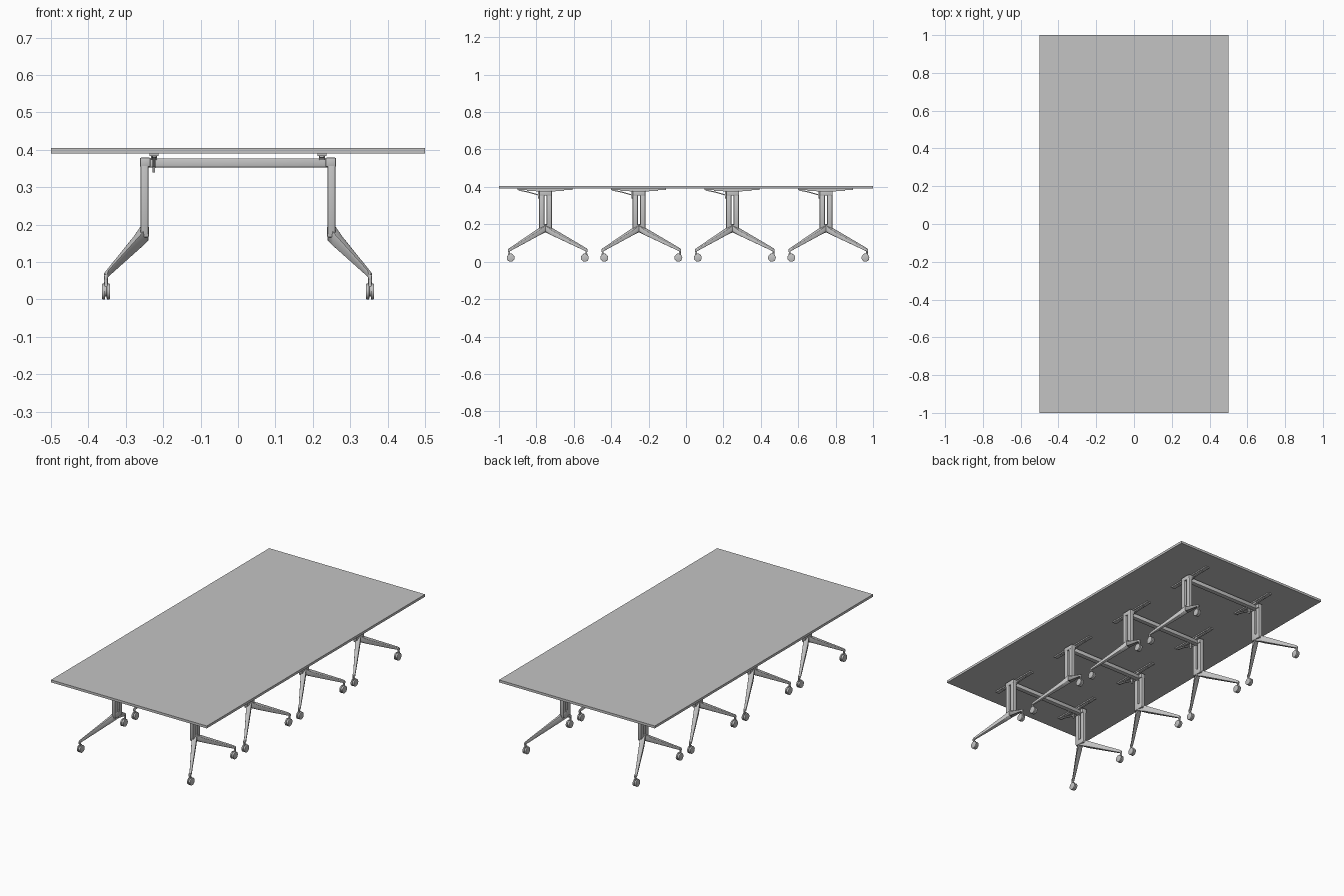
import bpy, bmesh, math
from mathutils import Vector, Matrix

if "Cube" in bpy.data.objects:
    bpy.data.objects.remove(bpy.data.objects["Cube"], do_unlink=True)

grey = bpy.data.materials.new("mid_grey")
grey.use_nodes = True
GREY = (0.55, 0.55, 0.55, 1)
grey.diffuse_color = GREY
grey.node_tree.nodes["Principled BSDF"].inputs["Base Color"].default_value = GREY


def finish(name, bm, bevel=0, smooth=False):
    """Turn a bmesh into an object, optionally bevelled and smooth shaded."""
    bmesh.ops.recalc_face_normals(bm, faces=bm.faces)
    if bevel:
        bmesh.ops.bevel(bm, geom=bm.edges[:], offset=bevel, segments=2,
                        affect='EDGES', profile=0.5)
    mesh = bpy.data.meshes.new(name)
    bm.to_mesh(mesh)
    bm.free()
    mesh.materials.append(grey)
    obj = bpy.data.objects.new(name, mesh)
    bpy.context.collection.objects.link(obj)
    if smooth:
        bpy.ops.object.select_all(action='DESELECT')
        obj.select_set(True)
        bpy.context.view_layer.objects.active = obj
        bpy.ops.object.shade_smooth_by_angle(angle=math.radians(40))
    return obj


def box(name, lo, hi, bevel=0):
    lo, hi = Vector(lo), Vector(hi)
    bm = bmesh.new()
    bmesh.ops.create_cube(bm, size=1, matrix=Matrix.Translation((lo + hi) / 2)
                          @ Matrix.Diagonal((hi - lo).to_4d()))
    return finish(name, bm, bevel, bevel > 0)


def loft(name, rings, bevel=0):
    """Skin a run of equal-sized point rings and cap both ends."""
    bm = bmesh.new()
    rows = [[bm.verts.new(p) for p in ring] for ring in rings]
    n = len(rows[0])
    for a, b in zip(rows, rows[1:]):
        for i in range(n):
            j = (i + 1) % n
            bm.faces.new((a[i], a[j], b[j], b[i]))
    bm.faces.new(rows[0])
    bm.faces.new(rows[-1])
    return finish(name, bm, bevel, bevel > 0)


def cylinder(name, centre, radius, depth, axis='X', sides=24, bevel=0):
    rot = Matrix.Rotation(math.pi / 2, 4, 'Y') if axis == 'X' else Matrix()
    bm = bmesh.new()
    bmesh.ops.create_cone(bm, cap_ends=True, segments=sides, radius1=radius,
                          radius2=radius, depth=depth,
                          matrix=Matrix.Translation(centre) @ rot)
    if bevel:
        rims = [e for e in bm.edges if any(len(f.verts) > 4 for f in e.link_faces)]
        bmesh.ops.bevel(bm, geom=rims, offset=bevel, segments=2,
                        affect='EDGES', profile=0.5)
    return finish(name, bm, smooth=True)


def bar(name, x, half, path, thick):
    """Flat bar at a given x following (y, z) points."""
    return loft(name, [[(x - half, y, z - thick), (x + half, y, z - thick),
                        (x + half, y, z), (x - half, y, z)] for y, z in path])


def caster(x, y, stem_y):
    for k in (-1, 1):
        cylinder("caster_wheel", (x + k * 0.0065, y, 0.021), 0.021, 0.009, bevel=0.002)
    cylinder("caster_core", (x, y, 0.024), 0.016, 0.018)
    cylinder("caster_stem", (x, stem_y, 0.052), 0.005, 0.032, 'Z', 12)
    box("caster_hood", (x - 0.004, min(y, stem_y) - 0.006, 0.034),
        (x + 0.004, max(y, stem_y) + 0.006, 0.045))


def foot(side, c, d, reach):
    """Splayed tapering leg from the column base to its caster."""
    def ring(y, xi, xo, zi, zo, h):
        return [(side * xi, y, zi), (side * xo, y, zo),
                (side * xo, y, zo + h * 0.7), (side * xi, y, zi + h)]
    end = c + d * reach
    loft("splayed_leg", [
        ring(c - d * 0.004, 0.238, 0.261, 0.158, 0.164, 0.045),
        ring(c + d * 0.034, 0.252, 0.281, 0.144, 0.140, 0.038),
        ring(end - d * 0.01, 0.346, 0.359, 0.060, 0.057, 0.018),
        ring(end + d * 0.004, 0.349, 0.358, 0.052, 0.052, 0.016)], 0.002)
    caster(side * 0.353, end - d * 0.011, end - d * 0.003)


def table(c):
    edge = 0.25
    mid = round(c / edge) * edge
    box("table_top", (-0.5, mid - edge, 0.39), (0.5, mid + edge, 0.404))
    box("cross_beam", (-0.25, c - 0.014, 0.353), (0.25, c + 0.014, 0.377), 0.003)
    for side in (-1, 1):
        def x_span(a, b):
            return sorted((side * a, side * b))
        # Twin posts with a slot between them, joined top and bottom
        x0, x1 = x_span(0.239, 0.261)
        for d in (-1, 1):
            y0, y1 = sorted((c + d * 0.006, c + d * 0.034))
            box("column_post", (x0, y0, 0.172), (x1, y1, 0.372), 0.004)
        x0, x1 = x_span(0.238, 0.261)
        box("column_base", (x0, c - 0.032, 0.166), (x1, c + 0.032, 0.196), 0.004)
        x0, x1 = x_span(0.234, 0.262)
        box("column_head", (x0, c - 0.034, 0.354), (x1, c + 0.034, 0.379), 0.003)
        foot(side, c, -1, 0.197)
        foot(side, c, 1, 0.221)
        # Under-top rail and the pivot that carries it on the beam
        x = side * 0.224
        bar("support_rail", x, 0.012, [(c - 0.15, 0.39), (c - 0.06, 0.39),
                                      (c + 0.06, 0.39), (c + 0.145, 0.39)], 0.007)
        box("pivot_block", (x - 0.008, c - 0.03, 0.372), (x + 0.008, c + 0.03, 0.386), 0.002)
        bar("rail_rib", x, 0.006, [(c - 0.1, 0.385), (c - 0.04, 0.382),
                                  (c + 0.04, 0.382), (c + 0.1, 0.385)], 0.006)
    # Release lever on one side only
    bar("release_lever", -0.225, 0.004, [(c - 0.145, 0.386), (c - 0.1, 0.377),
                                        (c - 0.06, 0.366), (c - 0.03, 0.357)], 0.006)
    box("lever_tip", (-0.228, c - 0.04, 0.339), (-0.222, c - 0.028, 0.38), 0.001)


for i in range(4):
    table(-0.751 + 0.5 * i)
